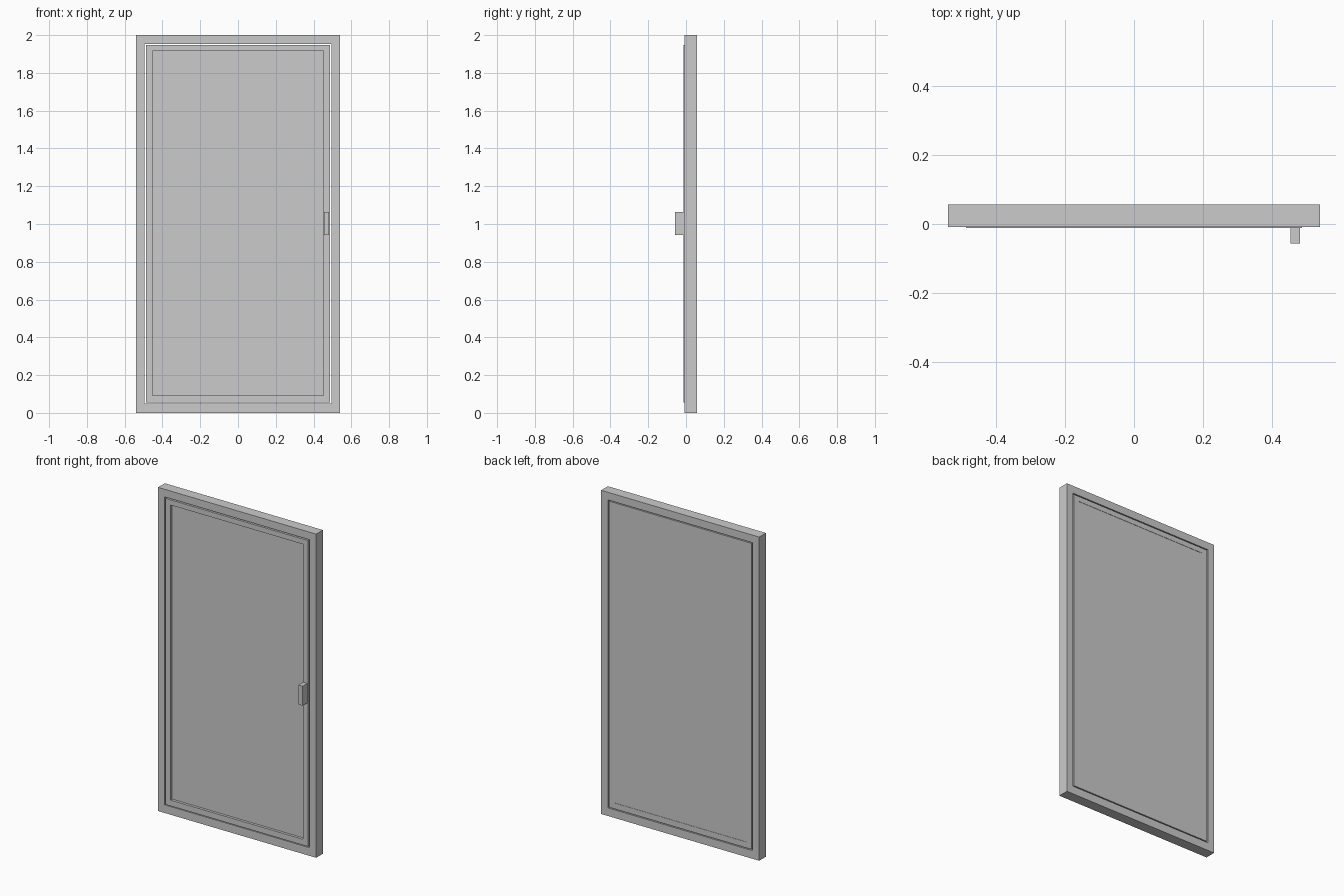
import bpy
import bmesh

cube = bpy.data.objects.get("Cube")
if cube:
    bpy.data.objects.remove(cube, do_unlink=True)

# One plain grey for everything
grey = bpy.data.materials.new("plain_grey")
grey.use_nodes = True
colour = (0.6, 0.6, 0.6, 1)
grey.diffuse_color = colour
grey.node_tree.nodes["Principled BSDF"].inputs["Base Color"].default_value = colour


def add_object(name, bm):
    bmesh.ops.recalc_face_normals(bm, faces=bm.faces)
    mesh = bpy.data.meshes.new(name)
    bm.to_mesh(mesh)
    bm.free()
    mesh.materials.append(grey)
    obj = bpy.data.objects.new(name, mesh)
    bpy.context.collection.objects.link(obj)
    return obj


def rectangle(bm, rect, y):
    x0, x1, z0, z1 = rect
    return [bm.verts.new((x, y, z))
            for x, z in ((x0, z0), (x1, z0), (x1, z1), (x0, z1))]


def band(bm, a, b):
    for i in range(4):
        j = (i + 1) % 4
        bm.faces.new((a[i], a[j], b[j], b[i]))


def ring(name, outer, inner, front, back):
    """Rectangular frame with an open middle."""
    bm = bmesh.new()
    loops = [rectangle(bm, r, y) for r, y in
             ((outer, front), (inner, front), (inner, back), (outer, back))]
    for i in range(4):
        band(bm, loops[i], loops[(i + 1) % 4])
    return add_object(name, bm)


def box(name, rect, front, back):
    bm = bmesh.new()
    a, b = rectangle(bm, rect, front), rectangle(bm, rect, back)
    band(bm, a, b)
    bm.faces.new(a)
    bm.faces.new(b)
    return add_object(name, bm)


BACK = 0.057
pane_rect = (-0.453, 0.453, 0.092, 1.915)

# Fixed outer frame
ring("outer_frame", (-0.54, 0.54, 0, 2), (-0.495, 0.495, 0.05, 1.953), -0.009, BACK)
# Opening sash, held by a narrow gap inside the frame
ring("sash", (-0.487, 0.487, 0.056, 1.947), pane_rect, -0.012, BACK)
# Pane, set back from the front and almost flush behind
box("pane", pane_rect, 0.004, BACK - 0.002)
# Handle block on the sash stile
box("handle", (0.454, 0.482, 0.942, 1.063), -0.057, -0.012)
